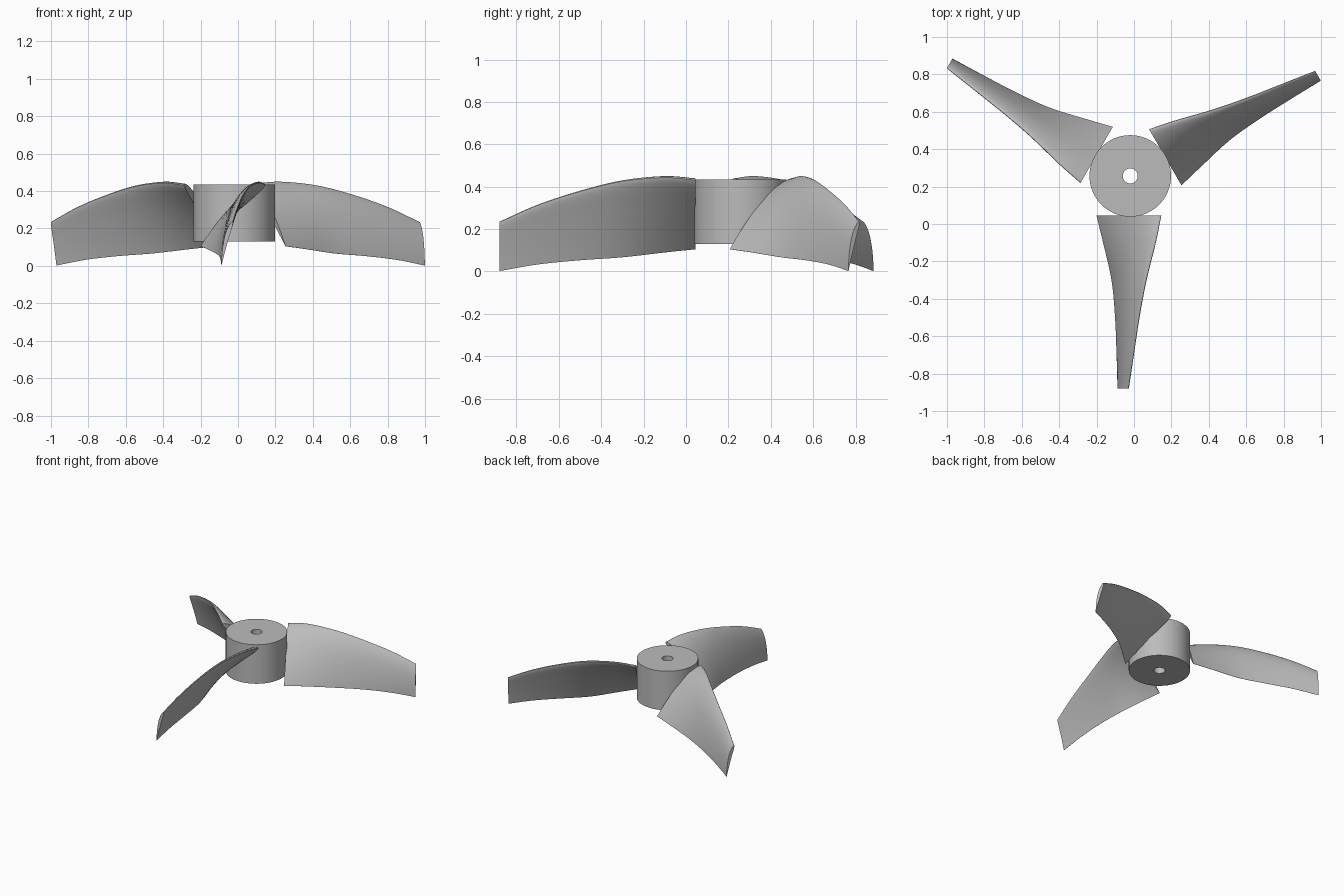
import bpy, bmesh, math
from mathutils import Matrix, Vector

if "Cube" in bpy.data.objects:
    bpy.data.objects.remove(bpy.data.objects["Cube"])

HUB = Vector((-0.02, 0.257, 0.0))

grey = bpy.data.materials.new("plain grey")
grey.diffuse_color = (0.5, 0.5, 0.5, 1)
grey.use_nodes = True
grey.node_tree.nodes["Principled BSDF"].inputs["Base Color"].default_value = grey.diffuse_color


def finish(name, bm):
    bmesh.ops.recalc_face_normals(bm, faces=bm.faces)
    mesh = bpy.data.meshes.new(name)
    bm.to_mesh(mesh)
    bm.free()
    mesh.materials.append(grey)
    ob = bpy.data.objects.new(name, mesh)
    bpy.context.collection.objects.link(ob)
    bpy.ops.object.select_all(action='DESELECT')
    bpy.context.view_layer.objects.active = ob
    ob.select_set(True)
    bpy.ops.object.shade_smooth_by_angle(angle=math.radians(35))
    return ob


def ring_faces(bm, a, b):
    n = len(a)
    for i in range(n):
        j = (i + 1) % n
        bm.faces.new((a[i], a[j], b[j], b[i]))


# hub: a tube with a small shaft hole
bm = bmesh.new()
rings = []
for r, z in ((0.218, 0.13), (0.218, 0.435), (0.04, 0.435), (0.04, 0.13)):
    rings.append([bm.verts.new(HUB + Vector((r * math.cos(t), r * math.sin(t), z)))
                  for t in (math.tau * i / 64 for i in range(64))])
for k in range(4):
    ring_faces(bm, rings[k], rings[(k + 1) % 4])
finish("hub", bm)

# blade stations: y, trailing edge x and z, leading edge x and z
STATIONS = [Vector(s) for s in (
    (0.045, -0.200, 0.105, 0.145, 0.437),
    (-0.10, -0.165, 0.090, 0.115, 0.449),
    (-0.30, -0.120, 0.067, 0.065, 0.430),
    (-0.50, -0.101, 0.053, 0.027, 0.381),
    (-0.70, -0.093, 0.033, -0.003, 0.315),
    (-0.88, -0.088, 0.002, -0.030, 0.235))]


def spline(pts, steps):
    """Smooth curve through the stations."""
    ext = [2 * pts[0] - pts[1]] + pts + [2 * pts[-1] - pts[-2]]
    out = []
    for k in range(len(pts) - 1):
        a, b, c, d = ext[k:k + 4]
        for i in range(steps):
            t = i / steps
            out.append(0.5 * (2 * b + (c - a) * t + (2 * a - 5 * b + 4 * c - d) * t * t
                              + (3 * b - a - 3 * c + d) * t ** 3))
    return out + [pts[-1]]


def airfoil(n=18, camber=0.04, peak=0.4, thick=0.10):
    """Closed section as (along chord from leading edge, offset) pairs."""
    upper, lower = [], []
    for i in range(n + 1):
        u = 0.5 - 0.5 * math.cos(math.pi * i / n)
        h = 5 * thick * (0.2969 * math.sqrt(u) - 0.126 * u - 0.3516 * u * u
                         + 0.2843 * u ** 3 - 0.1015 * u ** 4)
        p = peak if u < peak else 1 - peak
        q = u if u < peak else 1 - u
        c = camber * (2 * p * q - q * q) / (p * p)
        upper.append((u, c + h))
        lower.append((u, c - h))
    return upper + lower[-1:0:-1]


SECTION = airfoil()


def blade(name, angle):
    bm = bmesh.new()
    loops = []
    for y, tx, tz, lx, lz in spline(STATIONS, 5):
        lead = Vector((lx, y, lz))
        chord = Vector((tx, y, tz)) - lead
        normal = Vector((chord.z, 0, -chord.x))
        loops.append([bm.verts.new(lead + chord * u + normal * v) for u, v in SECTION])
    for a, b in zip(loops, loops[1:]):
        ring_faces(bm, a, b)
    bm.faces.new(loops[0])
    bm.faces.new(loops[-1])
    turn = Matrix.Translation(HUB) @ Matrix.Rotation(angle, 4, 'Z') @ Matrix.Translation(-HUB)
    bm.transform(turn)
    finish(name, bm)


# three blades around the hub
for name, deg in (("front_blade", 0), ("right_blade", 120), ("left_blade", 240)):
    blade(name, math.radians(deg))
